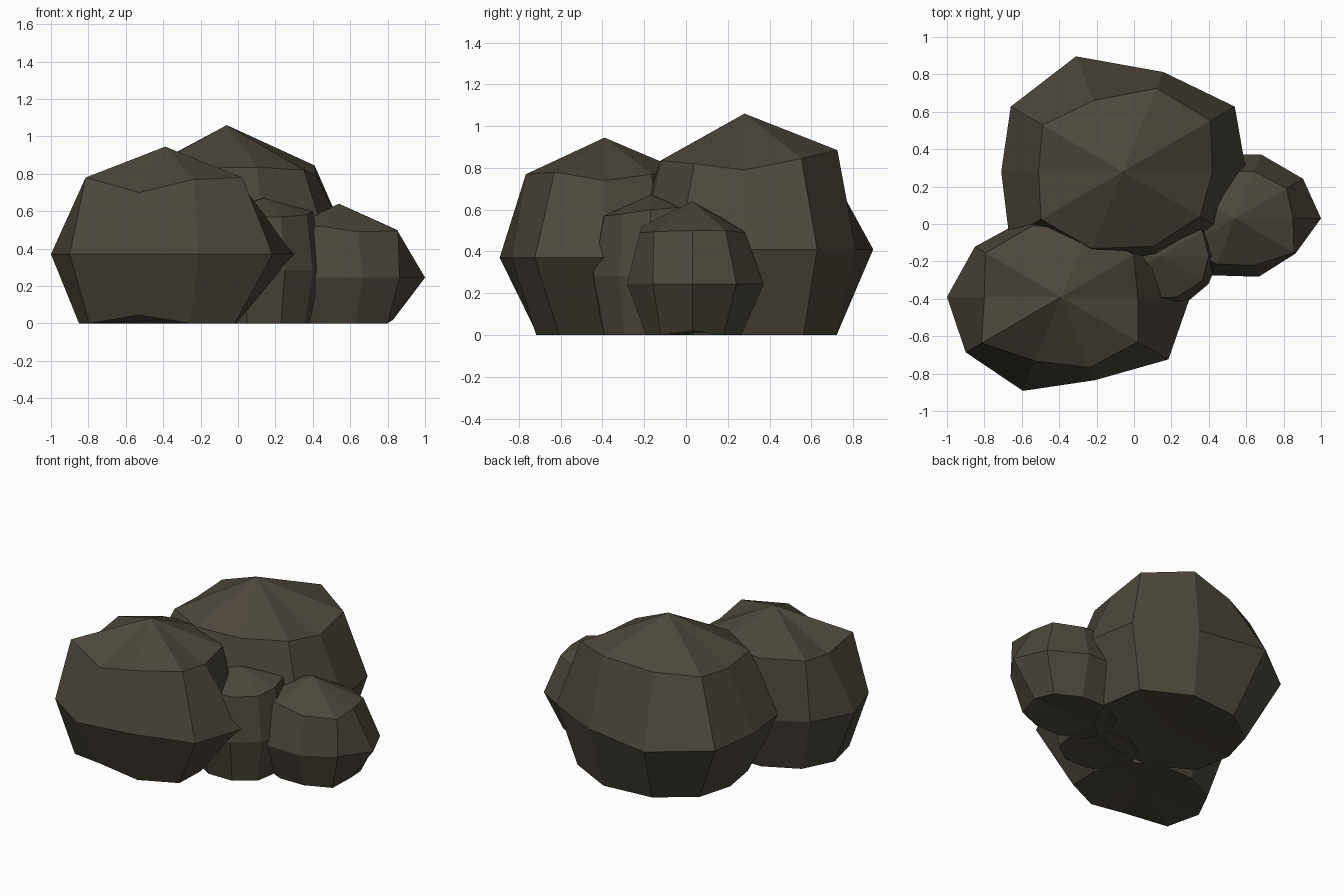
import bpy, bmesh, math

stone = bpy.data.materials.new("dark_brown_stone")
stone.diffuse_color = (0.075, 0.064, 0.045, 1)


def rock(name, centre, apex_z, mid_z, bottom, mid, upper, upper_z, lift=None):
    """Ten-sided faceted boulder: base, wide belt, shoulder ring and peak."""
    bm = bmesh.new()
    n = len(mid)
    base_z = [0.0] * n
    for i, z in (lift or {}).items():
        base_z[i] = z

    def ring(radii, heights):
        verts = []
        for i in range(n):
            a = 2 * math.pi * i / n
            verts.append(bm.verts.new((centre[0] + radii[i] * math.cos(a),
                                       centre[1] + 0.8 * radii[i] * math.sin(a),
                                       heights[i])))
        return verts

    rings = [ring(bottom, base_z),
             ring(mid, [mid_z] * n),
             ring(upper, upper_z)]
    base = bm.verts.new((*centre, 0.02))
    peak = bm.verts.new((*centre, apex_z))
    for i in range(n):
        j = (i + 1) % n
        for low, high in zip(rings, rings[1:]):
            bm.faces.new((low[i], low[j], high[j], high[i]))
        bm.faces.new((rings[0][j], rings[0][i], base))
        bm.faces.new((rings[-1][i], rings[-1][j], peak))
    bmesh.ops.recalc_face_normals(bm, faces=bm.faces)
    mesh = bpy.data.meshes.new(name)
    bm.to_mesh(mesh)
    bm.free()
    mesh.materials.append(stone)
    bpy.context.collection.objects.link(bpy.data.objects.new(name, mesh))


# Ring radii and heights run anticlockwise from +x in 36 degree steps
rock("large_back_rock", (-0.06, 0.28), 1.06, 0.41,
     [.53, .60, .58, .54, .50, .47, .53, .53, .50, .52],
     [.66, .74, .70, .81, .74, .65, .75, .72, .65, .67],
     [.48, .58, .585, .50, .53, .45, .54, .54, .525, .51],
     [.79, .845, .885, .84, .83, .80, .82, .83, .835, .82])

rock("front_left_rock", (-0.39, -0.39), 0.945, 0.37,
     [.38, .41, .42, .42, .44, .46, .50, .45, .43, .46],
     [.69, .58, .56, .56, .57, .61, .63, .66, .585, .71],
     [.41, .48, .48, .50, .50, .41, .525, .45, .495, .51],
     [.74, .77, .79, .77, .76, .72, .78, .70, .77, .78],
     lift={7: .045})

rock("small_right_rock", (0.54, 0.03), 0.64, 0.245,
     [.29, .32, .31, .31, .31, .31, .31, .29, .29, .32],
     [.46, .45, .45, .45, .45, .44, .45, .40, .41, .40],
     [.31, .34, .33, .33, .33, .31, .33, .32, .33, .39],
     [.50, .50, .49, .50, .51, .50, .50, .52, .49, .495],
     lift={0: .02})

rock("small_middle_rock", (0.14, -0.17), 0.67, 0.285,
     [.24, .26, .27, .27, .27, .26, .28, .29, .29, .27],
     [.32, .33, .34, .34, .34, .33, .36, .38, .36, .32],
     [.26, .28, .28, .28, .28, .26, .29, .30, .29, .28],
     [.60, .61, .61, .61, .61, .60, .59, .57, .57, .58])
